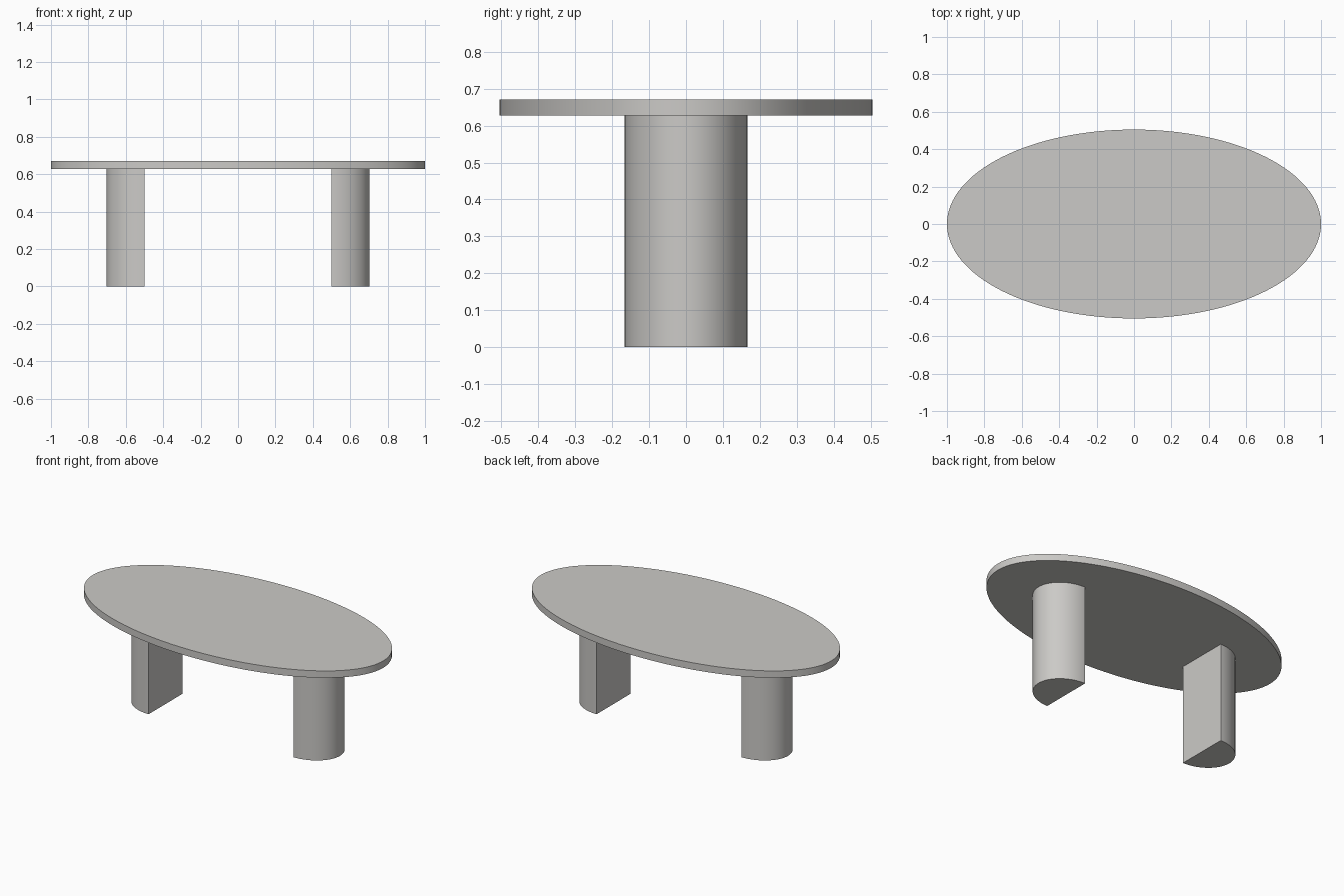
import bpy, bmesh, math

if "Cube" in bpy.data.objects:
    bpy.data.objects.remove(bpy.data.objects["Cube"])

grey = bpy.data.materials.new("warm_light_grey")
grey.diffuse_color = (0.60, 0.59, 0.57, 1)
grey.use_nodes = True
grey.node_tree.nodes["Principled BSDF"].inputs["Base Color"].default_value = grey.diffuse_color


def prism(name, outline, z0, z1):
    """Extrude a closed xy outline between two heights."""
    bm = bmesh.new()
    base = bm.faces.new([bm.verts.new((x, y, z0)) for x, y in outline])
    res = bmesh.ops.extrude_face_region(bm, geom=[base], use_keep_orig=True)
    top = [v for v in res["geom"] if isinstance(v, bmesh.types.BMVert)]
    bmesh.ops.translate(bm, verts=top, vec=(0, 0, z1 - z0))
    bmesh.ops.recalc_face_normals(bm, faces=bm.faces)
    mesh = bpy.data.meshes.new(name)
    bm.to_mesh(mesh)
    bm.free()
    mesh.materials.append(grey)
    ob = bpy.data.objects.new(name, mesh)
    bpy.context.collection.objects.link(ob)
    bpy.ops.object.select_all(action='DESELECT')
    ob.select_set(True)
    bpy.context.view_layer.objects.active = ob
    bpy.ops.object.shade_smooth_by_angle(angle=math.radians(30))
    return ob


def arc(cx, rx, ry, start, end, n):
    return [(cx + rx * math.cos(start + (end - start) * i / n),
             ry * math.sin(start + (end - start) * i / n)) for i in range(n + 1)]


TOP, UNDER = 0.67, 0.627

# Oval tabletop
prism("tabletop", arc(0, 1.0, 0.505, 0, 2 * math.pi, 128)[:-1], UNDER, TOP)

# Half-oval legs, flat sides facing each other
for side, name in ((-1, "left_leg"), (1, "right_leg")):
    prism(name, arc(side * 0.5, side * 0.203, 0.166, -math.pi / 2, math.pi / 2, 48), 0, UNDER)
